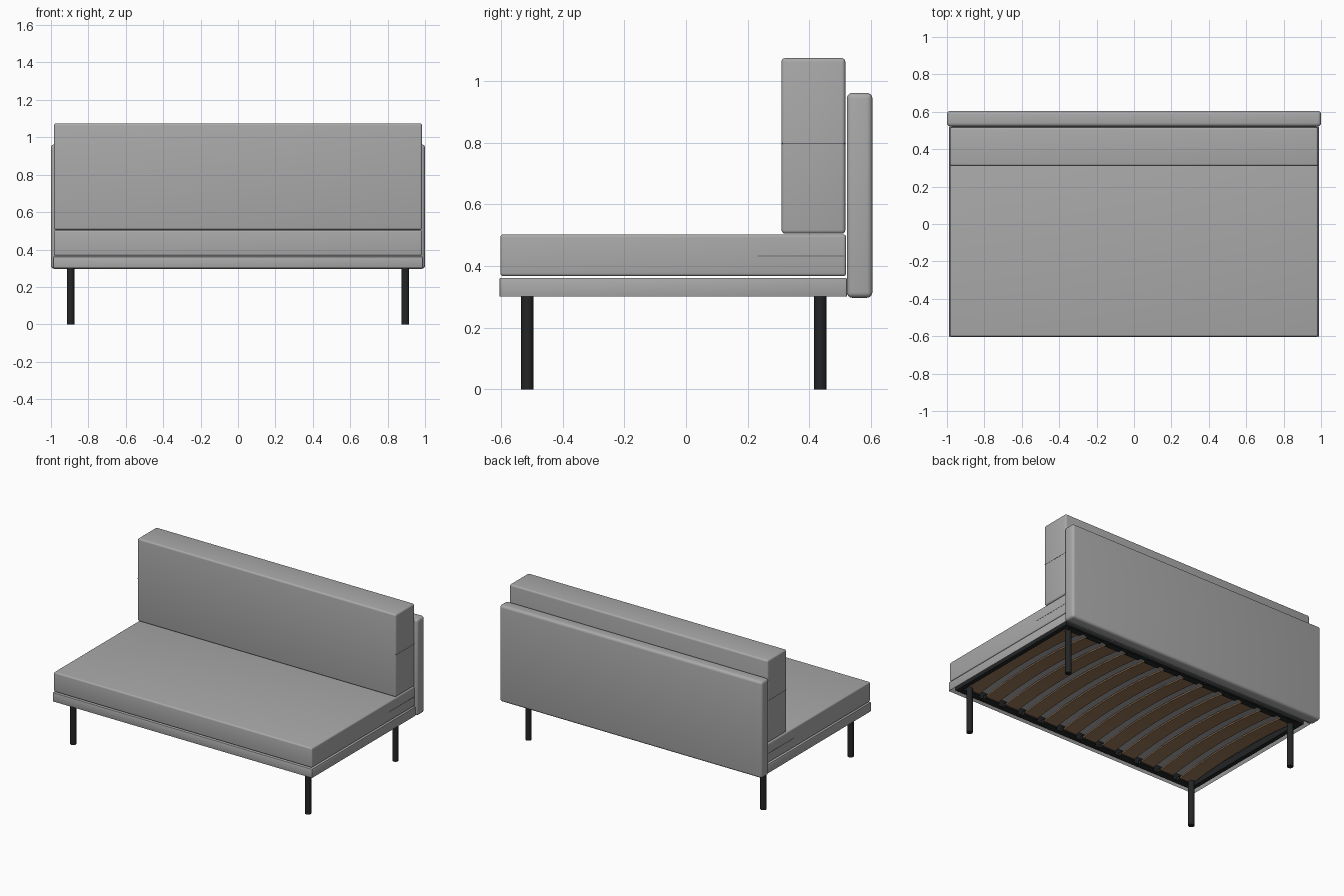
import bpy, bmesh, math

if "Cube" in bpy.data.objects:
    bpy.data.objects.remove(bpy.data.objects["Cube"])

def mat(name, c):
    m = bpy.data.materials.new(name)
    m.diffuse_color = (*c, 1)
    m.use_nodes = True
    m.node_tree.nodes["Principled BSDF"].inputs["Base Color"].default_value = m.diffuse_color
    return m

FABRIC = mat("grey fabric", (0.40, 0.40, 0.40))
SEAM = mat("dark seam", (0.16, 0.16, 0.16))
BLACK = mat("black metal", (0.017, 0.018, 0.019))
WOOD = mat("brown wood", (0.31, 0.18, 0.095))

def finish(bm, name, m, bevel=0, segs=4):
    bmesh.ops.recalc_face_normals(bm, faces=bm.faces)
    me = bpy.data.meshes.new(name)
    bm.to_mesh(me)
    bm.free()
    ob = bpy.data.objects.new(name, me)
    bpy.context.collection.objects.link(ob)
    me.materials.append(m)
    bpy.context.view_layer.objects.active = ob
    ob.select_set(True)
    if bevel:
        b = ob.modifiers.new("bevel", 'BEVEL')
        b.width, b.segments = bevel, segs
        bpy.ops.object.modifier_apply(modifier="bevel")
    bpy.ops.object.shade_smooth_by_angle(angle=math.radians(35))
    ob.select_set(False)
    return ob

def cube_bm(x, y, z):
    bm = bmesh.new()
    bmesh.ops.create_cube(bm, size=1)
    for v in bm.verts:
        v.co = [r[0] if c < 0 else r[1] for c, r in zip(v.co, (x, y, z))]
    return bm

def box(name, x, y, z, m, bevel=0, segs=4):
    return finish(cube_bm(x, y, z), name, m, bevel, segs)

# upholstered parts
box("back_panel", (-1, 1), (0.522, 0.605), (0.297, 0.962), FABRIC, 0.018)
box("mattress", (-0.984, 0.984), (-0.602, 0.52), (0.367, 0.503), FABRIC, 0.01)
box("back_cushion", (-0.984, 0.984), (0.31, 0.517), (0.505, 1.075), FABRIC, 0.012)

# bed frame, hollow from below
bm = cube_bm((-0.988, 0.988), (-0.605, 0.522), (0.299, 0.362))
bottom = min(bm.faces, key=lambda f: f.calc_center_median().z)
bmesh.ops.inset_region(bm, faces=[bottom], thickness=0.03)
for v in bottom.verts:
    v.co.z = 0.356
finish(bm, "frame", FABRIC, 0.004, 2)

# inner metal rails
Y0, Y1, X1 = -0.574, 0.491, 0.957
for n, y in (("front_rail", (Y0, Y0 + 0.03)), ("back_rail", (Y1 - 0.03, Y1))):
    box(n, (-X1, X1), y, (0.303, 0.35), BLACK)
for s, n in ((-1, "left_rail"), (1, "right_rail")):
    box(n, sorted((s * X1, s * (X1 - 0.03))), (Y0, Y1), (0.303, 0.35), BLACK)

# bowed slats with holders at both ends
N = 12
for i in range(N):
    x = -0.86 + 1.72 * i / (N - 1)
    bm = bmesh.new()
    rows = []
    for k in range(17):
        t = k / 16
        y = Y0 + 0.025 + (Y1 - Y0 - 0.05) * t
        z = 0.306 + 0.034 * (1 - (2 * t - 1) ** 2)
        rows.append([bm.verts.new((x + dx, y, z + dz)) for dx, dz in
                     ((-0.05, 0), (0.05, 0), (0.05, 0.01), (-0.05, 0.01))])
    for a, b in zip(rows, rows[1:]):
        for j in range(4):
            bm.faces.new((a[j], a[(j + 1) % 4], b[(j + 1) % 4], b[j]))
    bm.faces.new(rows[0])
    bm.faces.new(rows[-1])
    finish(bm, f"slat_{i + 1}", WOOD)
    for n, y in (("front", (Y0 + 0.012, Y0 + 0.052)), ("back", (Y1 - 0.052, Y1 - 0.012))):
        box(f"{n}_slat_holder_{i + 1}", (x - 0.055, x + 0.055), y, (0.301, 0.325), BLACK)

# round legs
for sx, nx in ((-1, "left"), (1, "right")):
    for y, ny in ((-0.515, "front"), (0.436, "back")):
        bm = bmesh.new()
        bmesh.ops.create_cone(bm, cap_ends=True, segments=24, radius1=0.02, radius2=0.02, depth=0.33)
        bmesh.ops.translate(bm, verts=bm.verts, vec=(sx * 0.895, y, 0.165))
        finish(bm, f"{ny}_{nx}_leg", BLACK)

# side seams: cushion and mattress zip
for s, n in ((-1, "left"), (1, "right")):
    xs = sorted((s * 0.983, s * 0.985))
    box(f"{n}_cushion_seam", xs, (0.312, 0.515), (0.796, 0.799), SEAM)
    box(f"{n}_mattress_zip", xs, (0.232, 0.515), (0.431, 0.435), SEAM)
